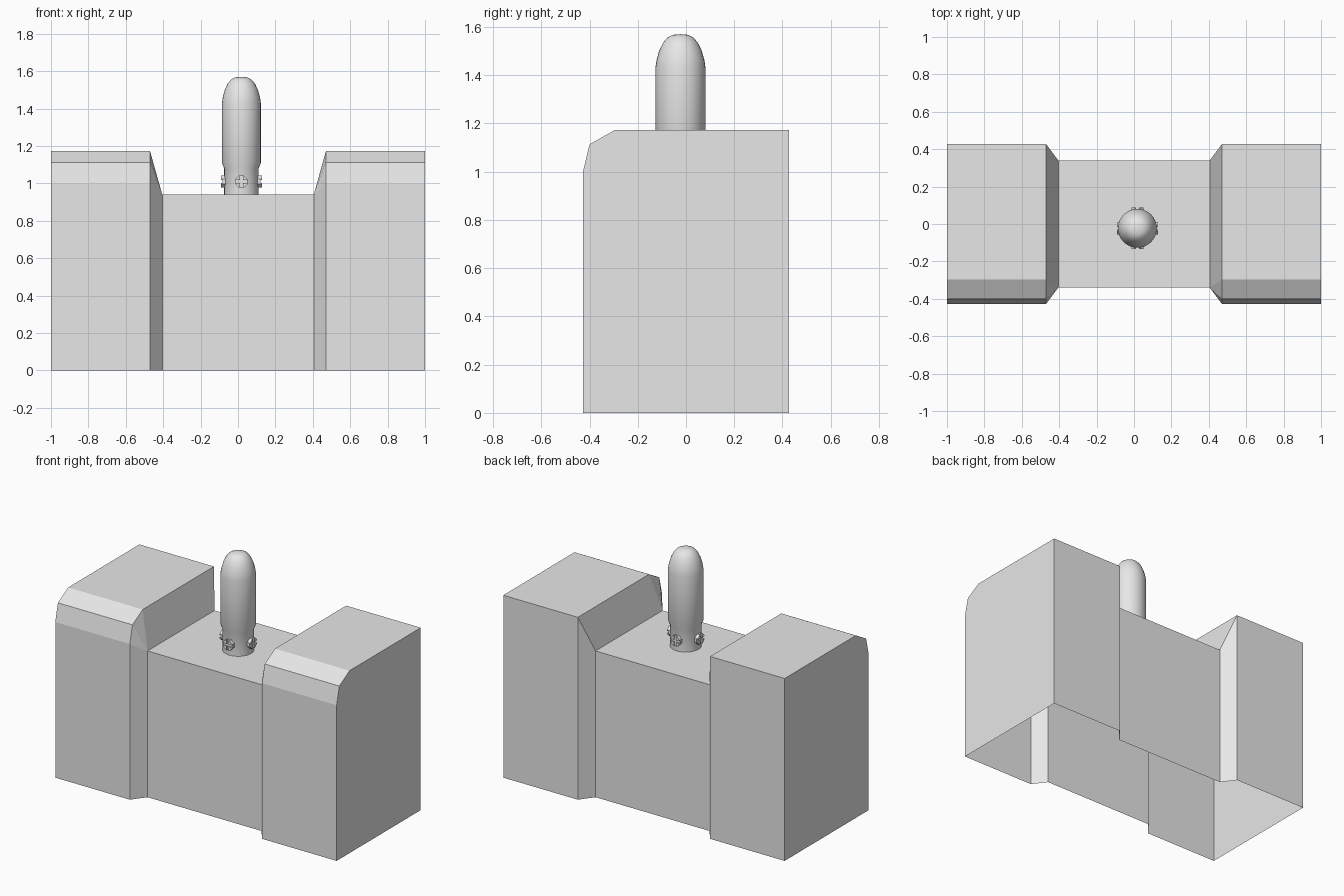
import bpy, bmesh, math
from mathutils import Matrix, Vector

if "Cube" in bpy.data.objects:
    bpy.data.objects.remove(bpy.data.objects["Cube"])

grey = bpy.data.materials.new("plain_grey")
grey.diffuse_color = (0.8, 0.8, 0.8, 1)
grey.use_nodes = True
grey.node_tree.nodes["Principled BSDF"].inputs["Base Color"].default_value = grey.diffuse_color

CX, CY = 0.018, -0.023      # axis of the lamp post


def finish(name, bm):
    bmesh.ops.remove_doubles(bm, verts=bm.verts, dist=1e-5)
    bmesh.ops.recalc_face_normals(bm, faces=bm.faces)
    me = bpy.data.meshes.new(name)
    bm.to_mesh(me)
    bm.free()
    me.materials.append(grey)
    ob = bpy.data.objects.new(name, me)
    bpy.context.collection.objects.link(ob)
    return ob


# Body: open-bottomed shell lofted along x, wide ends and a lower waist
end = [(-0.427, 0), (-0.427, 1.0), (-0.4, 1.113), (-0.296, 1.172), (0.427, 1.172), (0.427, 0)]
w, h = 0.34, 0.94
waist = [(-w, 0), (-w, h), (-w, h), (-w, h), (w, h), (w, 0)]
stations = [(-1, end), (-0.47, end), (-0.405, waist), (0.405, waist), (0.47, end), (1, end)]
bm = bmesh.new()
rows = [[bm.verts.new((x, y, z)) for y, z in prof] for x, prof in stations]
for a, b in zip(rows, rows[1:]):
    for i in range(5):
        if (a[i].co - a[i + 1].co).length > 1e-6 or (b[i].co - b[i + 1].co).length > 1e-6:
            bm.faces.new((a[i], a[i + 1], b[i + 1], b[i]))
bm.faces.new(rows[0])
bm.faces.new(rows[-1])
finish("body", bm)

# Rounded post: turned profile with a narrow neck and a domed top
profile = [(0.092, h), (0.092, 1.08), (0.104, 1.11), (0.104, 1.43), (0.099, 1.463),
           (0.088, 1.502), (0.072, 1.535), (0.054, 1.556), (0.032, 1.567), (0, 1.57)]
bm = bmesh.new()
vs = [bm.verts.new((r, 0, z)) for r, z in profile]
es = [bm.edges.new(p) for p in zip(vs, vs[1:])]
bmesh.ops.spin(bm, geom=vs + es, cent=(0, 0, 0), axis=(0, 0, 1), angle=math.tau, steps=32)
bmesh.ops.translate(bm, verts=bm.verts, vec=(CX, CY, 0))
post = finish("post", bm)
bpy.context.view_layer.objects.active = post
post.select_set(True)
bpy.ops.object.shade_smooth_by_angle(angle=math.radians(35))


def prism(bm, pts, y0, y1, mat):
    """Extrude an x-z outline from depth y0 to y1."""
    a = [bm.verts.new(mat @ Vector((x, y0, z))) for x, z in pts]
    b = [bm.verts.new(mat @ Vector((x, y1, z))) for x, z in pts]
    bm.faces.new(a)
    bm.faces.new(b[::-1])
    for i in range(len(pts)):
        j = (i + 1) % len(pts)
        bm.faces.new((a[i], b[i], b[j], a[j]))


# Cross-slotted octagonal screws around the neck
R, E, G = 0.0325, 0.0135, 0.0075
octagon = [(R / math.cos(math.pi / 8) * math.cos(math.pi / 8 + k * math.pi / 4),
            R / math.cos(math.pi / 8) * math.sin(math.pi / 8 + k * math.pi / 4)) for k in range(8)]
pad = [(G, G), (R, G), (R, E), (E, R), (G, R)]
for k, side in enumerate(("front", "right", "back", "left")):
    mat = Matrix.Translation((CX, CY, 1.01)) @ Matrix.Rotation(k * math.pi / 2, 4, 'Z')
    bm = bmesh.new()
    prism(bm, octagon, -0.07, -0.101, mat)
    for sx in (-1, 1):
        for sz in (-1, 1):
            prism(bm, [(sx * x, sz * z) for x, z in pad], -0.1005, -0.11, mat)
    finish(side + "_screw", bm)
